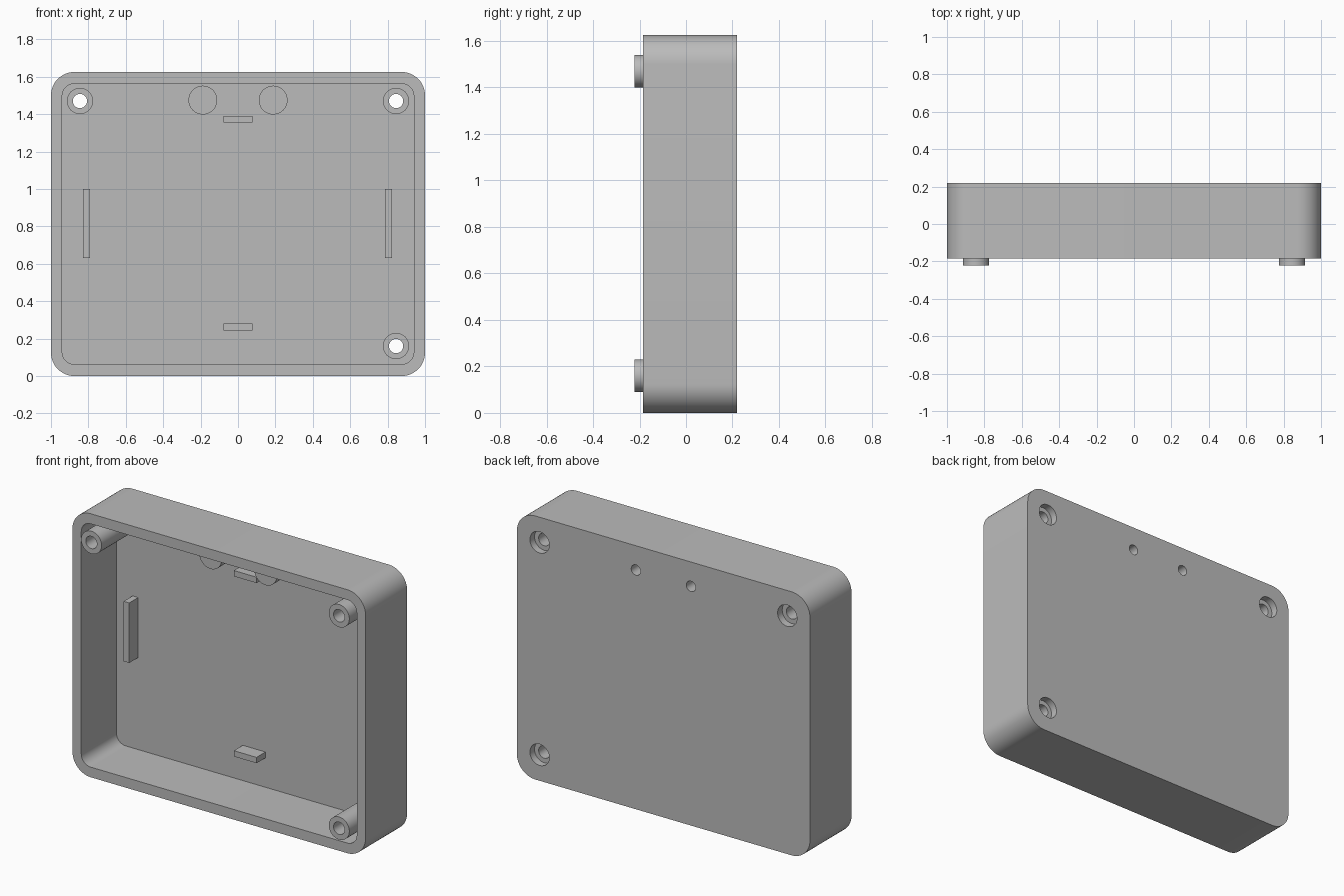
import bpy, bmesh
from math import sin, cos, pi, radians

if "Cube" in bpy.data.objects:
    bpy.data.objects.remove(bpy.data.objects["Cube"], do_unlink=True)

grey = bpy.data.materials.new("plain grey")
grey.use_nodes = True
COLOUR = (0.5, 0.5, 0.5, 1)
grey.diffuse_color = COLOUR
grey.node_tree.nodes["Principled BSDF"].inputs["Base Color"].default_value = COLOUR

HEIGHT, FRONT, BACK, FLOOR = 1.625, -0.185, 0.22, 0.157
MID = HEIGHT / 2


def finish(name, bm):
    bmesh.ops.recalc_face_normals(bm, faces=bm.faces)
    mesh = bpy.data.meshes.new(name)
    bm.to_mesh(mesh)
    bm.free()
    obj = bpy.data.objects.new(name, mesh)
    bpy.context.collection.objects.link(obj)
    mesh.materials.append(grey)
    return obj


def smooth(obj):
    bpy.ops.object.select_all(action='DESELECT')
    obj.select_set(True)
    bpy.context.view_layer.objects.active = obj
    bpy.ops.object.shade_smooth_by_angle(angle=radians(30))


def rounded_prism(name, half_x, half_z, radius, y0, y1, steps=12):
    """Rounded rectangle in the xz plane, extruded along y."""
    bm = bmesh.new()
    verts = []
    for corner, (sx, sz) in enumerate([(1, 1), (-1, 1), (-1, -1), (1, -1)]):
        for i in range(steps + 1):
            a = (corner + i / steps) * pi / 2
            verts.append(bm.verts.new((sx * (half_x - radius) + radius * cos(a), y0,
                                       MID + sz * (half_z - radius) + radius * sin(a))))
    face = bm.faces.new(verts)
    side = bmesh.ops.extrude_face_region(bm, geom=[face])["geom"]
    moved = [v for v in side if isinstance(v, bmesh.types.BMVert)]
    bmesh.ops.translate(bm, verts=moved, vec=(0, y1 - y0, 0))
    return finish(name, bm)


def lathe(name, x, z, profile, steps=40):
    """Turn a closed (radius, y) profile around a y axis through x, z."""
    bm = bmesh.new()
    verts = [bm.verts.new((x + r, y, z)) for r, y in profile]
    edges = [bm.edges.new((verts[i - 1], verts[i])) for i in range(len(verts))]
    bmesh.ops.spin(bm, geom=verts + edges, cent=(x, 0, z), axis=(0, 1, 0),
                   angle=2 * pi, steps=steps, use_duplicate=False)
    bmesh.ops.remove_doubles(bm, verts=bm.verts, dist=0.0001)
    # drop doubled lines left on the axis
    loose = [e for e in bm.edges if not e.link_faces]
    bmesh.ops.delete(bm, geom=loose, context='EDGES')
    return finish(name, bm)


def cut(target, cutter):
    mod = target.modifiers.new("cut", 'BOOLEAN')
    mod.operation, mod.solver, mod.object = 'DIFFERENCE', 'EXACT', cutter
    bpy.context.view_layer.objects.active = target
    bpy.ops.object.modifier_apply(modifier=mod.name)
    bpy.data.objects.remove(cutter, do_unlink=True)


def block(name, x, z, size_x, size_z):
    bm = bmesh.new()
    bmesh.ops.create_cube(bm, size=1)
    y0 = 0.07
    for v in bm.verts:
        v.co = (x + v.co.x * size_x, FLOOR if v.co.y > 0 else y0, z + v.co.z * size_z)
    return finish(name, bm)


# Open tray
shell = rounded_prism("shell", 1, MID, 0.125, FRONT, BACK)
cut(shell, rounded_prism("cavity_cutter", 0.94, 0.75, 0.065, FRONT - 0.1, FLOOR))

# Screw posts, with recessed holes through the back
BORE, POST, RECESS, SEAT = 0.038, 0.07, 0.066, 0.175
for name, x, z in [("post_top_right", -0.845, 1.47), ("post_top_left", 0.845, 1.47),
                   ("post_bottom_left", 0.845, 0.16)]:
    cut(shell, lathe("screw_cutter", x, z, [(0, 0.1), (BORE, 0.1), (BORE, SEAT),
                                            (RECESS, SEAT), (RECESS, 0.3), (0, 0.3)]))
    smooth(lathe(name, x, z, [(BORE, -0.222), (POST, -0.222), (POST, FLOOR), (BORE, FLOOR)]))

# Round bosses, with blind holes from the back
PIN, BOSS = 0.032, 0.077
for name, x in [("boss_right", -0.188), ("boss_left", 0.188)]:
    cut(shell, lathe("pin_cutter", x, 1.475, [(0, 0.1), (PIN, 0.1), (PIN, 0.3), (0, 0.3)]))
    smooth(lathe(name, x, 1.475, [(0, 0), (BOSS, 0), (BOSS, FLOOR), (PIN, FLOOR),
                                  (PIN, 0.04), (0, 0.04)]))
smooth(shell)

# Locating ribs on the floor
block("rib_right", -0.81, 0.815, 0.038, 0.37)
block("rib_left", 0.805, 0.815, 0.038, 0.37)
block("rib_top", 0, 1.373, 0.155, 0.036)
block("rib_bottom", 0, 0.262, 0.155, 0.036)
